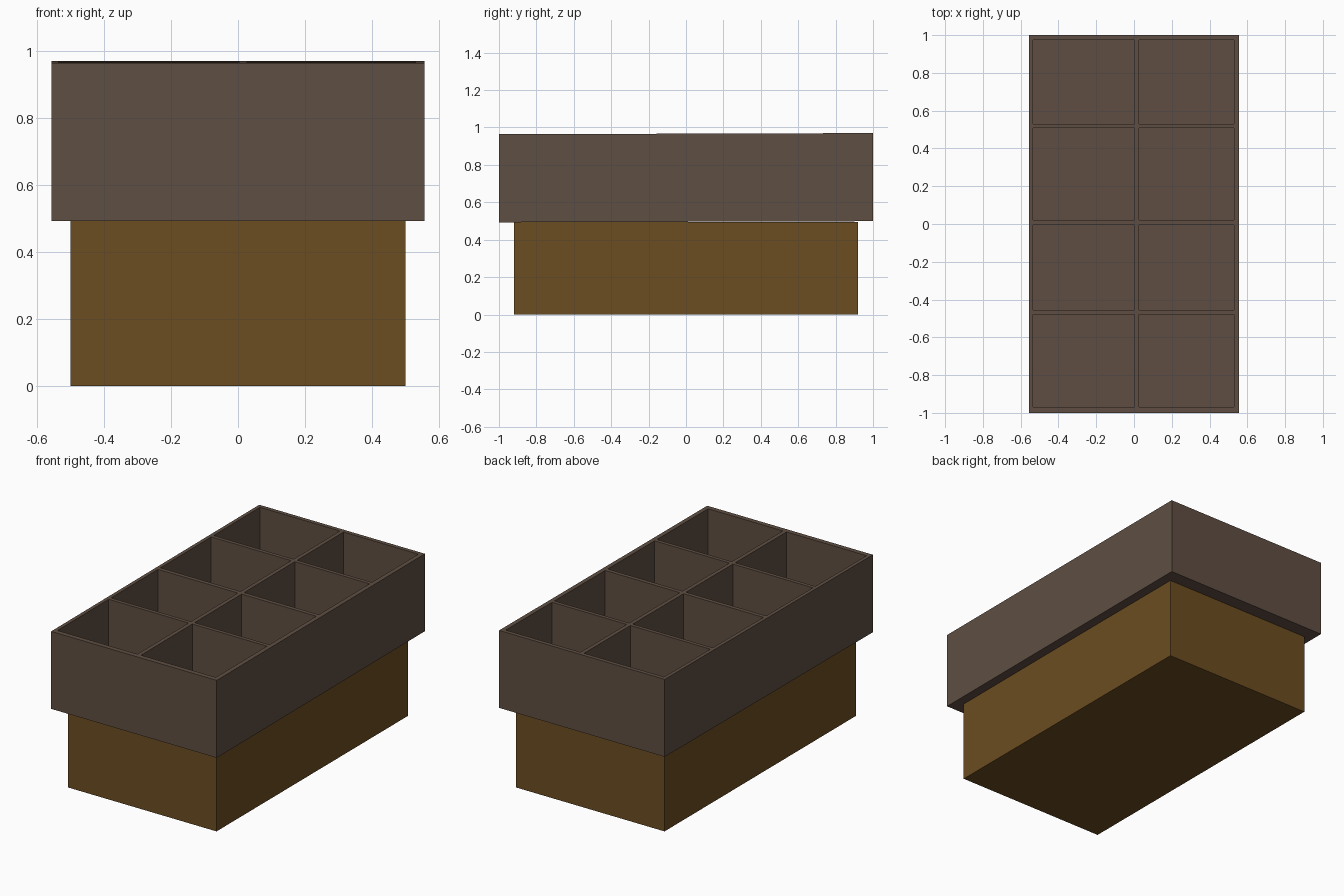
import bpy, bmesh

if "Cube" in bpy.data.objects:
    bpy.data.objects.remove(bpy.data.objects["Cube"])


def material(name, rgb):
    m = bpy.data.materials.new(name)
    m.diffuse_color = (*rgb, 1)
    m.use_nodes = True
    m.node_tree.nodes["Principled BSDF"].inputs["Base Color"].default_value = m.diffuse_color
    return m


def finish(bm, name, mat):
    bmesh.ops.recalc_face_normals(bm, faces=bm.faces[:])
    me = bpy.data.meshes.new(name)
    bm.to_mesh(me)
    bm.free()
    me.materials.append(mat)
    ob = bpy.data.objects.new(name, me)
    bpy.context.collection.objects.link(ob)
    return ob


dark = material("grey_brown", (0.114, 0.0762, 0.0545))
ochre = material("ochre_brown", (0.150, 0.0742, 0.0152))

# solid base block
BASE_H = 0.496
bm = bmesh.new()
bmesh.ops.create_cube(bm, size=1)
for v in bm.verts:
    v.co = (v.co.x, v.co.y * 1.84, (v.co.z + 0.5) * BASE_H)
finish(bm, "base", ochre)

# compartment tray: rim grid, cells sunk from it, outer walls and underside
xs = [-0.557, -0.535, 0.003, 0.027, 0.53, 0.557]
ys = [-1, -0.97, -0.478, -0.455, -0.005, 0.02, 0.507, 0.53, 0.975, 1]
TOP, BOTTOM, FLOOR = 0.967, 0.496, 0.52
bm = bmesh.new()
grid = [[bm.verts.new((x, y, TOP)) for y in ys] for x in xs]
cells = []
for i in range(len(xs) - 1):
    for j in range(len(ys) - 1):
        f = bm.faces.new((grid[i][j], grid[i + 1][j], grid[i + 1][j + 1], grid[i][j + 1]))
        if i % 2 and j % 2:
            cells.append(f)
rim_edges = [e for e in bm.edges if e.is_boundary]

# outer walls
ext = bmesh.ops.extrude_edge_only(bm, edges=rim_edges)["geom"]
for v in ext:
    if isinstance(v, bmesh.types.BMVert):
        v.co.z = BOTTOM
low = [e for e in ext if isinstance(e, bmesh.types.BMEdge)
       and all(abs(v.co.z - BOTTOM) < 1e-5 for v in e.verts)]
bmesh.ops.contextual_create(bm, geom=low)

# sunken cells
for f in cells:
    geo = bmesh.ops.extrude_face_region(bm, geom=[f])["geom"]
    for v in geo:
        if isinstance(v, bmesh.types.BMVert):
            v.co.z = FLOOR
    if f.is_valid:
        bmesh.ops.delete(bm, geom=[f], context='FACES_ONLY')

# slight rise towards the back
for v in bm.verts:
    v.co.z += 0.003 * v.co.y
finish(bm, "compartment_tray", dark)
